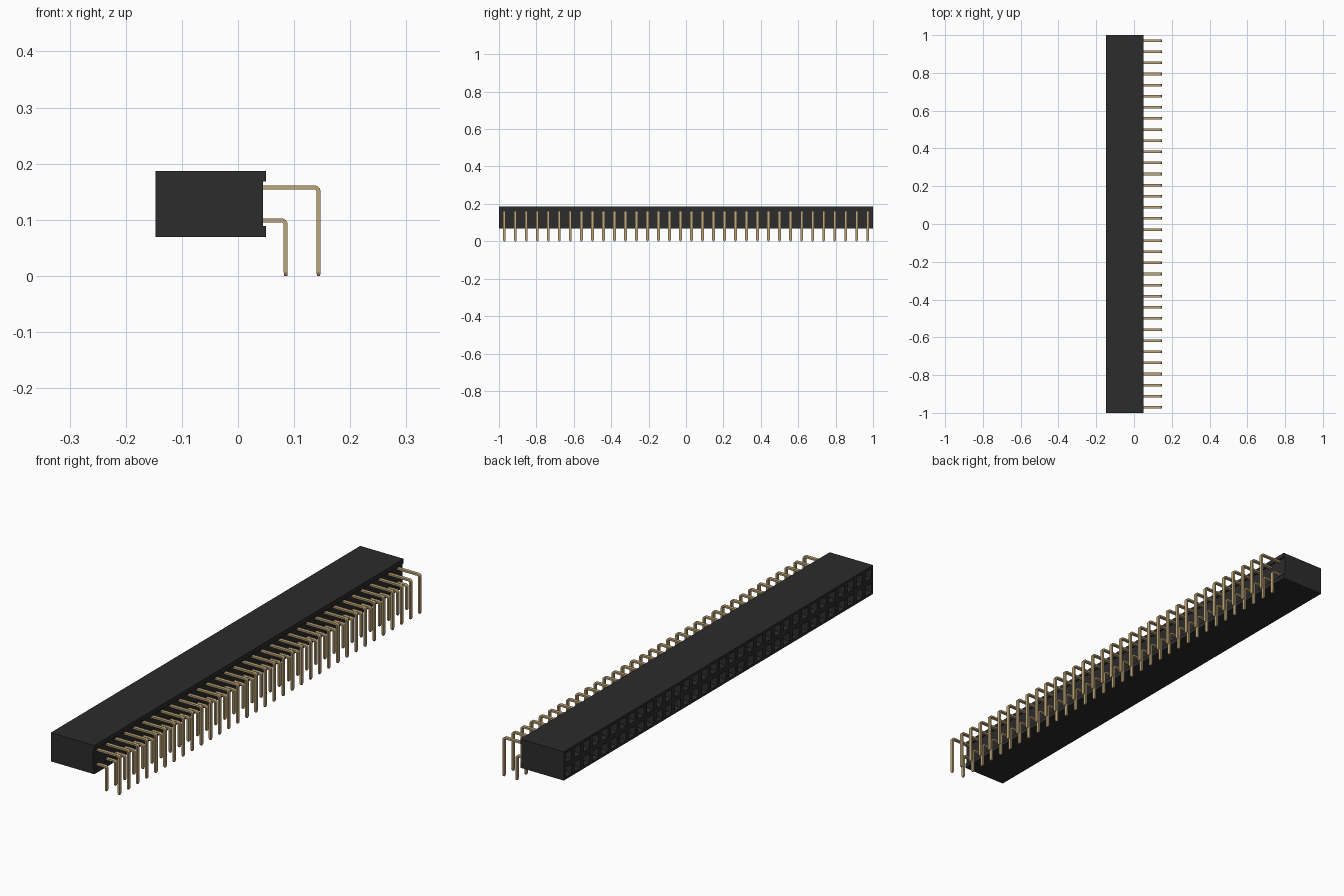
import bpy, bmesh, math

cube = bpy.data.objects.get("Cube")
if cube:
    bpy.data.objects.remove(cube, do_unlink=True)

COUNT = 34
PITCH = 2.0 / COUNT
X0, X1 = -0.147, 0.05          # body depth
Z0 = 0.0695                    # underside of body
Z1 = Z0 + 2 * PITCH


def material(name, color, metallic=0.0, rough=0.6):
    m = bpy.data.materials.new(name)
    m.use_nodes = True
    m.diffuse_color = (*color, 1)
    b = m.node_tree.nodes["Principled BSDF"]
    b.inputs["Base Color"].default_value = (*color, 1)
    b.inputs["Metallic"].default_value = metallic
    b.inputs["Roughness"].default_value = rough
    return m


def finish(bm, name, mat):
    bmesh.ops.recalc_face_normals(bm, faces=bm.faces)
    me = bpy.data.meshes.new(name)
    bm.to_mesh(me)
    bm.free()
    me.materials.append(mat)
    ob = bpy.data.objects.new(name, me)
    bpy.context.collection.objects.link(ob)
    return ob


black = material("black plastic", (0.025, 0.025, 0.025))
gold = material("pin gold", (0.52, 0.38, 0.19))

# Housing: profile with a shallow groove on the pin side, run along y
bm = bmesh.new()
gx, lip = 0.0445, 0.019
profile = [(X0, Z0), (X1, Z0), (X1, Z0 + lip), (gx, Z0 + lip),
           (gx, Z1 - lip), (X1, Z1 - lip), (X1, Z1), (X0, Z1)]
ends = [[bm.verts.new((x, y, z)) for x, z in profile] for y in (-1, 1)]
for ring in ends:
    bm.faces.new(ring)
for i in range(len(profile) - 1):
    bm.faces.new((ends[0][i], ends[0][i + 1], ends[1][i + 1], ends[1][i]))

# Mating face: a grid of cells, each sunk into a funnel and a socket hole
grid = [[bm.verts.new((X0, -1 + i * PITCH, Z0 + j * PITCH)) for j in range(3)]
        for i in range(COUNT + 1)]
cells = [bm.faces.new((grid[i][j], grid[i][j + 1], grid[i + 1][j + 1], grid[i + 1][j]))
         for i in range(COUNT) for j in range(2)]
bmesh.ops.remove_doubles(bm, verts=bm.verts, dist=1e-5)
bmesh.ops.recalc_face_normals(bm, faces=bm.faces)
cells = [f for f in cells if f.is_valid]
for inset, depth in ((0.014, 0.0), (0.006, -0.008), (0.0001, -0.1)):
    bmesh.ops.inset_individual(bm, faces=cells, thickness=inset, depth=depth)
finish(bm, "socket_housing", black)


# Right-angle pins: a flat strip that leaves the housing and bends down
def pin_row(name, z, leg_x, half_t=0.0035, half_w=0.0068, radius=0.0075, steps=6):
    # each station: x, z, normal x, normal z, half width, half thickness
    stations = [(0.02, z, 0, 1, half_w, half_t)]
    for k in range(steps + 1):
        a = math.pi / 2 * (1 - k / steps)
        c, s = math.cos(a), math.sin(a)
        stations.append((leg_x - radius + radius * c, z - radius + radius * s,
                         c, s, half_w, half_t))
    stations.append((leg_x, 0.006, 1, 0, half_w, half_t))
    stations.append((leg_x, 0.0, 1, 0, half_w * 0.5, half_t * 0.8))

    bm = bmesh.new()
    rings = []
    for x, pz, nx, nz, w, t in stations:
        rings.append([bm.verts.new((x + nx * t * a, -1 + PITCH / 2 + w * b, pz + nz * t * a))
                      for a, b in ((1, -1), (1, 1), (-1, 1), (-1, -1))])
    for r, q in zip(rings, rings[1:]):
        for i in range(4):
            bm.faces.new((r[i], r[(i + 1) % 4], q[(i + 1) % 4], q[i]))
    bm.faces.new(rings[0])
    bm.faces.new(rings[-1])
    ob = finish(bm, name, gold)

    bpy.ops.object.select_all(action='DESELECT')
    ob.select_set(True)
    bpy.context.view_layer.objects.active = ob
    bpy.ops.object.shade_smooth_by_angle(angle=math.radians(25))

    arr = ob.modifiers.new("row", 'ARRAY')
    arr.count = COUNT
    arr.use_relative_offset = False
    arr.use_constant_offset = True
    arr.constant_offset_displace = (0, PITCH, 0)
    return ob


pin_row("lower_pins", Z0 + PITCH / 2, 0.085)
pin_row("upper_pins", Z0 + 1.5 * PITCH, 0.1435)
